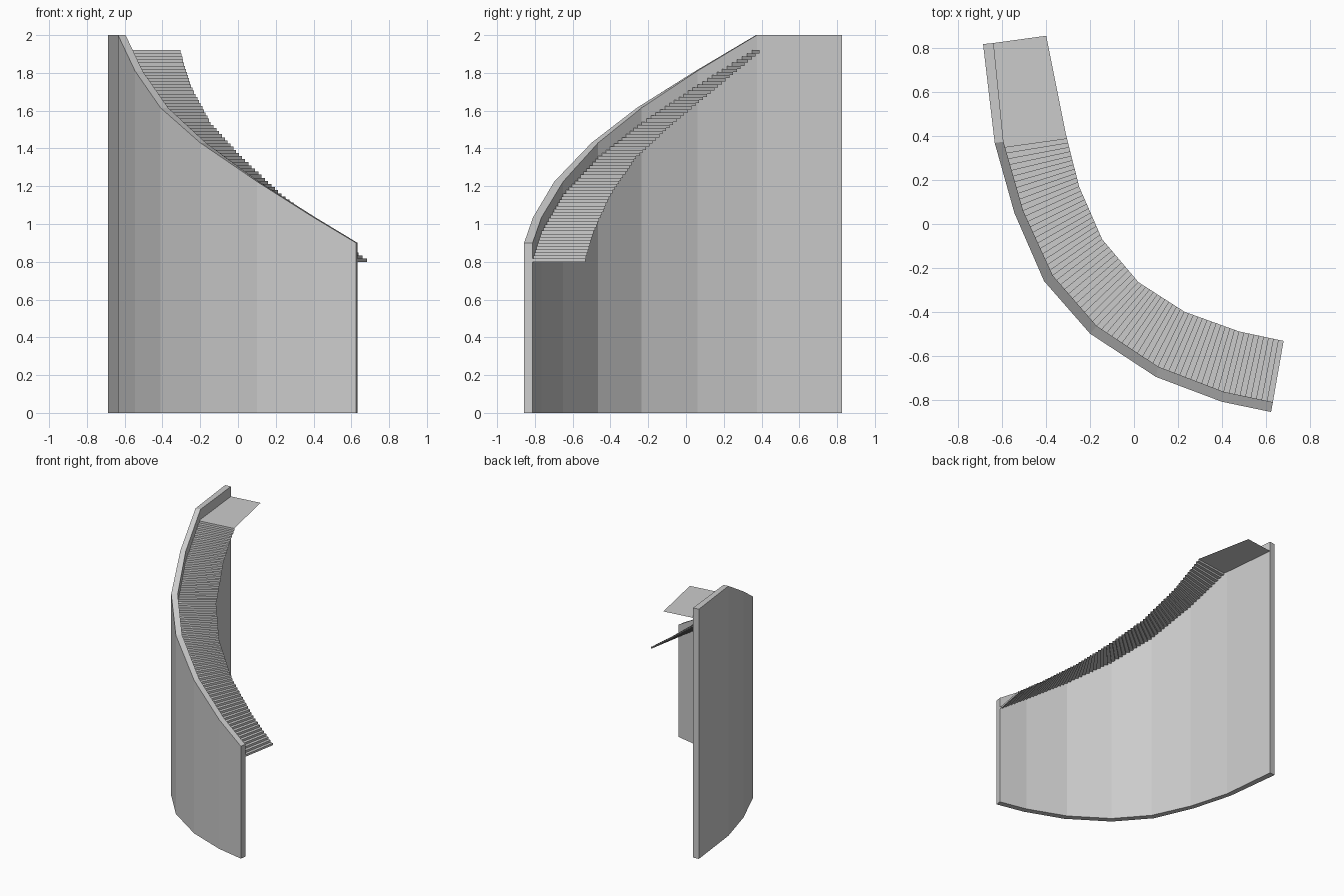
import bpy
from mathutils import Vector

if "Cube" in bpy.data.objects:
    bpy.data.objects.remove(bpy.data.objects["Cube"])

# Plan polylines from the upper landing end down to the foot of the stair
outer = [(-0.688, 0.82), (-0.635, 0.37), (-0.545, 0.05), (-0.41, -0.26),
         (-0.20, -0.50), (0.10, -0.697), (0.40, -0.81), (0.625, -0.857)]
inner = [(-0.64, 0.825), (-0.595, 0.375), (-0.505, 0.06), (-0.37, -0.235),
         (-0.17, -0.465), (0.11, -0.65), (0.41, -0.765), (0.633, -0.812)]
rail = [(-0.40, 0.858), (-0.31, 0.408), (-0.25, 0.17), (-0.145, -0.07),
        (0.02, -0.265), (0.23, -0.40), (0.48, -0.49), (0.682, -0.533)]
wall_top = [2.0, 2.0, 1.81, 1.615, 1.43, 1.225, 1.035, 0.9]
steps_per_bay = [12, 12, 11, 12, 12, 9]
LOW, HIGH = 0.8, 1.92


def add_mesh(name, verts, faces):
    mesh = bpy.data.meshes.new(name)
    mesh.from_pydata(verts, [], faces)
    mesh.update()
    obj = bpy.data.objects.new(name, mesh)
    bpy.context.collection.objects.link(obj)
    return obj


# Curved wall with a sloping top: four vertices per plan station
verts, faces = [], []
for (ox, oy), (ix, iy), z in zip(outer, inner, wall_top):
    verts += [(ox, oy, 0), (ix, iy, 0), (ix, iy, z), (ox, oy, z)]
for i in range(len(outer) - 1):
    a, b = 4 * i, 4 * i + 4
    for k in range(4):
        m = (k + 1) % 4
        faces.append((a + k, b + k, b + m, a + m))
end = 4 * (len(outer) - 1)
faces += [(0, 1, 2, 3), (end + 3, end + 2, end + 1, end)]
add_mesh("curved_wall", verts, faces)

# Tread lines, ordered from the foot upward
lines = [(Vector(inner[-1]), Vector(rail[-1]))]
for bay in range(len(steps_per_bay), 0, -1):
    n = steps_per_bay[bay - 1]
    for k in range(1, n + 1):
        t = k / n
        lines.append(tuple(Vector(p[bay + 1]).lerp(Vector(p[bay]), t) for p in (inner, rail)))

# Folded stair sheet: riser then tread for each step
count = len(lines) - 1
rise = (HIGH - LOW) / count
verts = []
for i, (a, b) in enumerate(lines):
    for z in ((LOW + i * rise, LOW + (i + 1) * rise) if i < count else (HIGH,)):
        verts += [(a.x, a.y, z), (b.x, b.y, z)]
faces = [(2 * i, 2 * i + 1, 2 * i + 3, 2 * i + 2) for i in range(len(verts) // 2 - 1)]
add_mesh("stair_flight", verts, faces)

# Flat upper landing
corners = [inner[1], rail[1], rail[0], inner[0]]
add_mesh("landing", [(x, y, HIGH) for x, y in corners], [(0, 1, 2, 3)])
